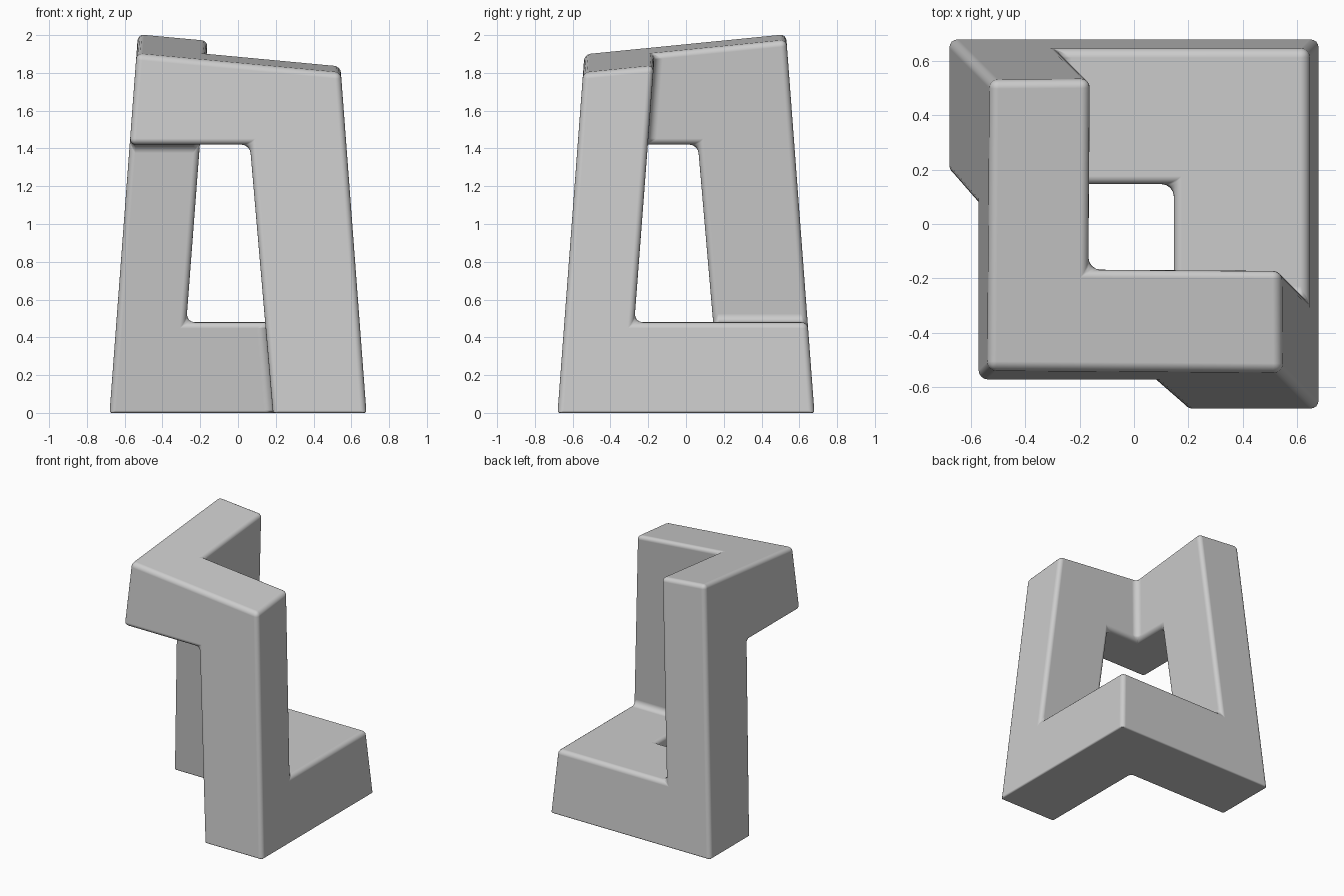
import bpy, bmesh, math

if "Cube" in bpy.data.objects:
    bpy.data.objects.remove(bpy.data.objects["Cube"])

# All side walls lean inward with height; the top is a tilted plane
def side(k, z):
    return {-2: -0.68 + 0.075 * z, -1: -0.31 + 0.076 * z,
            1: 0.185 - 0.086 * z, 2: 0.68 - 0.075 * z}[k]

def point(kx, ky, kz):
    z = (0.0, 0.48, 1.42, 1.9)[kz]
    if kz == 3:
        for _ in range(6):
            z = 1.905 - 0.093 * side(kx, z) + 0.1 * side(ky, z)
    return (side(kx, z), side(ky, z), z)

# Mitred corners of one closed square-section ring: three legs low, three high
stations = [
    [(1, -2, 0), (2, -2, 0), (2, -1, 1), (1, -1, 1)],      # front right foot
    [(1, 1, 0), (2, 2, 0), (2, 2, 1), (1, 1, 1)],          # back right, low
    [(-2, 1, 0), (-2, 2, 0), (-1, 2, 1), (-1, 1, 1)],      # back left foot
    [(-2, 1, 2), (-2, 2, 3), (-1, 2, 3), (-1, 1, 2)],      # back left, high
    [(-2, -2, 2), (-2, -2, 3), (-1, -1, 3), (-1, -1, 2)],  # front left, high
    [(1, -2, 2), (2, -2, 3), (2, -1, 3), (1, -1, 2)],      # front right, high
]

bm = bmesh.new()
rings = [[bm.verts.new(point(*k)) for k in s] for s in stations]
for i in range(6):
    a, b = rings[i], rings[(i + 1) % 6]
    for j in range(4):
        n = (j + 1) % 4
        bm.faces.new((a[j], a[n], b[n], b[j]))
bmesh.ops.recalc_face_normals(bm, faces=bm.faces)
# Merge the mitre seams on flat walls
bmesh.ops.dissolve_limit(bm, angle_limit=math.radians(4), verts=bm.verts, edges=bm.edges)
bm.normal_update()

# Soft outer edges, wider inner fillets, crisp base
weight = bm.edges.layers.float.new("bevel_weight_edge")
for e in bm.edges:
    if all(v.co.z < 0.01 for v in e.verts):
        e[weight] = 0.25
    else:
        e[weight] = 0.65 if e.is_convex else 0.9
for f in bm.faces:
    f.smooth = True

mesh = bpy.data.meshes.new("twisted_frame")
bm.to_mesh(mesh)
bm.free()
frame = bpy.data.objects.new("twisted_frame", mesh)
bpy.context.collection.objects.link(frame)

bevel = frame.modifiers.new("soft_edges", 'BEVEL')
bevel.limit_method = 'WEIGHT'
bevel.width = 0.05
bevel.segments = 4
bevel.harden_normals = True
